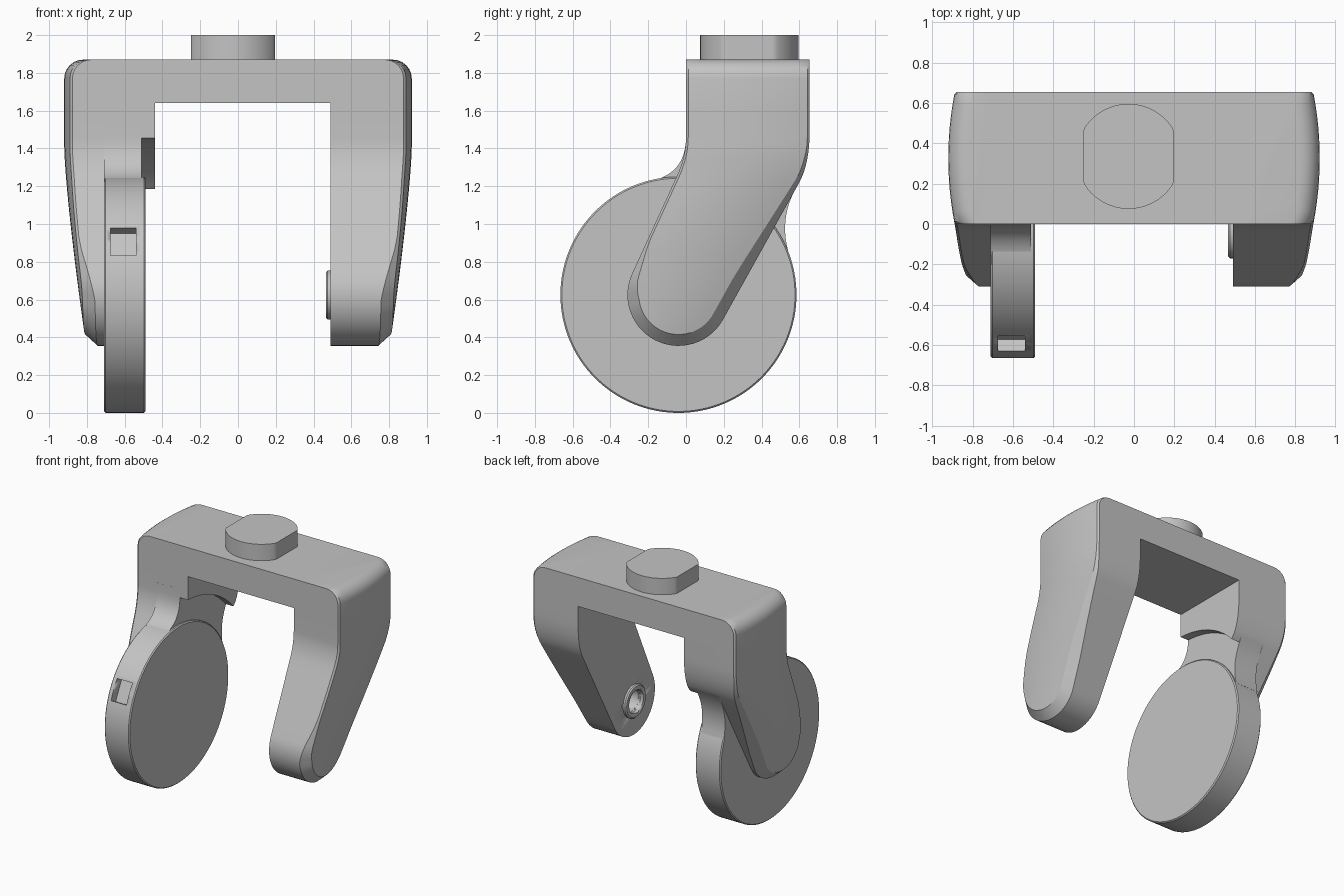
import bpy, bmesh, math
from mathutils import Vector, Matrix

cube = bpy.data.objects.get("Cube")
if cube:
    bpy.data.objects.remove(cube, do_unlink=True)

grey = bpy.data.materials.new("light grey")
grey.use_nodes = True
COLOUR = (0.55, 0.55, 0.55, 1)
grey.diffuse_color = COLOUR
for node in grey.node_tree.nodes:
    if node.type == 'BSDF_PRINCIPLED':
        node.inputs["Base Color"].default_value = COLOUR

HUB = Vector((-0.04, 0.625))     # wheel axis in (y, z)
TOP, DEPTH = 1.87, 0.655


def finish(name, bm, angle=30):
    bmesh.ops.remove_doubles(bm, verts=bm.verts, dist=0.0005)
    bmesh.ops.recalc_face_normals(bm, faces=bm.faces)
    mesh = bpy.data.meshes.new(name)
    bm.to_mesh(mesh)
    bm.free()
    mesh.materials.append(grey)
    ob = bpy.data.objects.new(name, mesh)
    bpy.context.collection.objects.link(ob)
    bpy.ops.object.select_all(action='DESELECT')
    ob.select_set(True)
    bpy.context.view_layer.objects.active = ob
    bpy.ops.object.shade_smooth_by_angle(angle=math.radians(angle))
    return ob


def slab(name, outline, x0, x1):
    """Extrude a (y, z) outline along x."""
    bm = bmesh.new()
    a = [bm.verts.new((x0, p[0], p[1])) for p in outline]
    b = [bm.verts.new((x1, p[0], p[1])) for p in outline]
    bm.faces.new(a)
    bm.faces.new(b[::-1])
    for i in range(len(a)):
        j = (i + 1) % len(a)
        bm.faces.new((a[i], a[j], b[j], b[i]))
    return finish(name, bm)


def disc(name, radius, x0, x1, sides, bevel=0.0):
    """Cylinder on the wheel axis, built from stacked rings."""
    bm = bmesh.new()
    rings = []
    for x, r in ((x0, radius - bevel), (x0 + bevel, radius),
                 (x1 - bevel, radius), (x1, radius - bevel)):
        rings.append([bm.verts.new((x, *p)) for p in arc(radius=r, a0=0, a1=360, n=sides)[:-1]])
    for a, b in zip(rings, rings[1:]):
        for i in range(sides):
            j = (i + 1) % sides
            bm.faces.new((a[i], a[j], b[j], b[i]))
    bm.faces.new(rings[0])
    bm.faces.new(rings[-1])
    return finish(name, bm)


def arc(radius, a0, a1, n):
    angles = [math.radians(a0 + (a1 - a0) * i / n) for i in range(n + 1)]
    return [HUB + radius * Vector((math.cos(a), math.sin(a))) for a in angles]


def bezier(a, b, c, n):
    a, b, c = Vector(a), Vector(b), Vector(c)
    return [a.lerp(b, i / n).lerp(b.lerp(c, i / n), i / n) for i in range(n + 1)]


def line(a, b, n):
    """Points strictly between a and b."""
    return [a.lerp(b, i / n) for i in range(1, n)]


def cut(targets, cutter):
    cutter.hide_render = True
    for ob in targets:
        bpy.ops.object.select_all(action='DESELECT')
        ob.select_set(True)
        bpy.context.view_layer.objects.active = ob
        mod = ob.modifiers.new("cut", 'BOOLEAN')
        mod.operation, mod.solver, mod.object = 'DIFFERENCE', 'EXACT', cutter
        bpy.ops.object.modifier_apply(modifier=mod.name)
    bpy.data.objects.remove(cutter, do_unlink=True)


# Front and back edges of the arm, running from the top to the rounded tip
shoulder_z = [1.77 + 0.1 * math.cos(math.radians(15 * k)) for k in range(7)] + [1.6]
front_bend = bezier((0, 1.46), (0, 1.357), (-0.05, 1.25), 8)
back_bend = bezier((DEPTH, 1.5), (DEPTH, 1.32), (0.6, 1.22), 8)
front_tip = arc(0.27, 155, 243, 14)
back_tip = arc(0.27, -29, -117, 14)
FRONT = [Vector((0, z)) for z in shoulder_z] + front_bend + line(front_bend[-1], front_tip[0], 8) + front_tip
BACK = [Vector((DEPTH, z)) for z in shoulder_z] + back_bend + line(back_bend[-1], back_tip[0], 8) + back_tip


def clamp(v):
    return max(0.0, min(1.0, v))


def outer_x(z):
    """Outer face of the arm: rounded shoulder above, taper below."""
    if z > 1.77:
        return 0.82 + math.sqrt(max(0.0, 0.01 - (z - 1.77) ** 2))
    return 0.92 - 0.11 * max(0.0, 1.4 - z) ** 1.3


def inset(edge, i, width, side):
    t = (edge[min(i + 1, len(edge) - 1)] - edge[max(i - 1, 0)]).normalized()
    return edge[i] + width * side * Vector((-t.y, t.x))


def arm(name, inner, side):
    bm = bmesh.new()
    rows, across = [], 12
    for i, (f, b) in enumerate(zip(FRONT, BACK)):
        cf = 0.012 + 0.048 * clamp((0.9 - f.y) / 0.3)
        cb = 0.012 + 0.048 * clamp((1.4 - b.y) / 0.7)
        fi, bi = inset(FRONT, i, cf, 1), inset(BACK, i, cb, -1)
        if i == len(FRONT) - 1:
            fi = bi = (fi + bi) / 2
        bulge = 0.03 * ((b - f).length / DEPTH) ** 2
        pts = [(inner, f), (outer_x(fi.y) - bulge - 1.1 * cf, f)]
        for k in range(across + 1):
            u = k / across
            p = fi.lerp(bi, u)
            pts.append((outer_x(p.y) - bulge * (2 * u - 1) ** 2, p))
        pts += [(outer_x(bi.y) - bulge - 1.1 * cb, b), (inner, b)]
        rows.append([bm.verts.new((side * x, p.x, p.y)) for x, p in pts])
    for r, s in zip(rows, rows[1:]):
        for k in range(len(r)):
            j = (k + 1) % len(r)
            bm.faces.new((r[k], r[j], s[j], s[k]))
    bm.faces.new(rows[0])
    return finish(name, bm)


# Fork: two arms, crossbar and the thick shoulder above the wheel
left_arm = arm("left_arm", 0.49, 1)
arm("right_arm", 0.71, -1)
slab("crossbar", [(0, 1.64), (DEPTH, 1.64), (DEPTH, TOP), (0, TOP)], -0.44, 0.49)
hollow = arc(0.83, 42.5, 87.2, 20)
slab("right_shoulder", [(0, TOP), (DEPTH, TOP)] + back_bend + hollow, -0.72, -0.44)

# Wheel with the neck that joins it to the shoulder
wheel = disc("wheel", 0.625, -0.71, -0.49, 128, 0.008)
neck_front = bezier((0, 1.46), (0, 1.26), (-0.2, 1.225), 12)
neck_back = bezier((0.54, 0.86), (0.49, 1.05), (0.6, 1.22), 12)
slab("wheel_neck", [(0, 1.52)] + neck_front + [(-0.04, 0.8)] + neck_back + [(0.6, 1.3), (0.5, 1.52)],
     -0.71, -0.51)

# Square pocket in the wheel rim
bm = bmesh.new()
bmesh.ops.create_cube(bm, size=1)
place = Matrix.Translation((-0.607, HUB.x, HUB.y)) @ Matrix.Rotation(math.radians(-27), 4, 'X')
place = place @ Matrix.Translation((0, -0.63, 0)) @ Matrix.Diagonal((0.135, 0.15, 0.165, 1))
bmesh.ops.transform(bm, matrix=place, verts=bm.verts)
cut([wheel], finish("pocket_cutter", bm))

# Axle boss with a blind hole on the left arm
boss = disc("axle_boss", 0.13, 0.465, 0.51, 48, 0.01)
cut([left_arm, boss], disc("hole_cutter", 0.09, 0.4, 0.63, 48))

# Mounting peg: a round stub with two flat sides
bm = bmesh.new()
cx, cy, r = -0.027, 0.335, 0.26
rim = []
for k in range(96):
    a = 2 * math.pi * k / 96
    x = max(-0.222, min(0.222, r * math.cos(a)))
    rim.append((cx + x, cy + r * math.sin(a)))
low = [bm.verts.new((x, y, TOP - 0.02)) for x, y in rim]
high = [bm.verts.new((x, y, 2.0)) for x, y in rim]
bm.faces.new(low)
bm.faces.new(high)
for k in range(96):
    j = (k + 1) % 96
    bm.faces.new((low[k], low[j], high[j], high[k]))
finish("mounting_peg", bm, 25)
